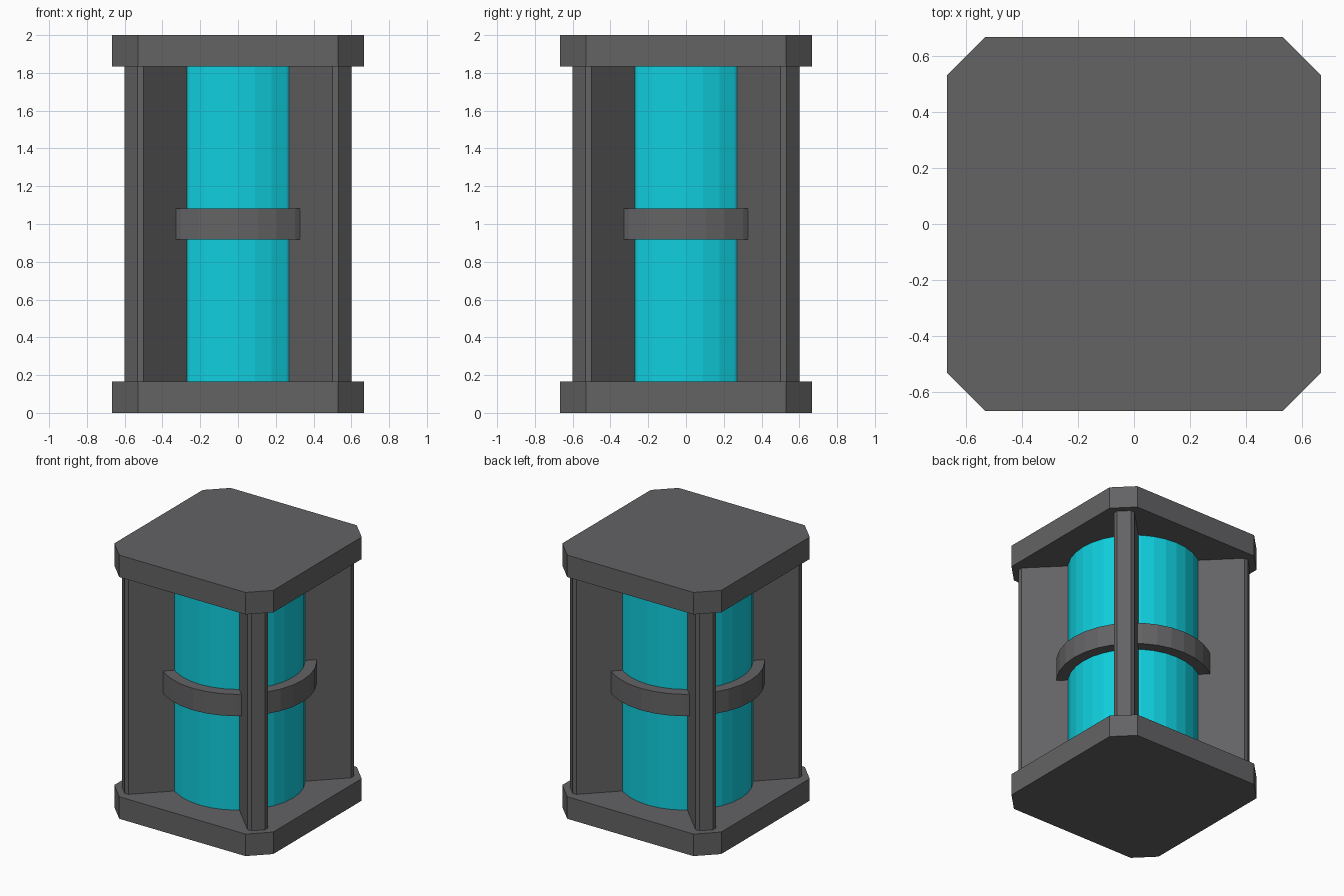
import bpy, bmesh, math
from mathutils import Matrix

if "Cube" in bpy.data.objects:
    bpy.data.objects.remove(bpy.data.objects["Cube"])


def material(name, color):
    m = bpy.data.materials.new(name)
    m.diffuse_color = (*color, 1)
    m.use_nodes = True
    m.node_tree.nodes["Principled BSDF"].inputs["Base Color"].default_value = m.diffuse_color
    return m


GREY = material("dark grey metal", (0.125, 0.125, 0.13))
CYAN = material("cyan glass", (0.005, 0.62, 0.73))


def prism(name, profile, z0, z1, mat, turn=0):
    """Extrude a closed outline (counter-clockwise) from z0 to z1."""
    bm = bmesh.new()
    face = bm.faces.new([bm.verts.new((x, y, z0)) for x, y in profile])
    ext = bmesh.ops.extrude_face_region(bm, geom=[face])
    top = [g for g in ext["geom"] if isinstance(g, bmesh.types.BMVert)]
    bmesh.ops.translate(bm, verts=top, vec=(0, 0, z1 - z0))
    bmesh.ops.rotate(bm, verts=bm.verts, matrix=Matrix.Rotation(turn, 3, "Z"))
    bmesh.ops.recalc_face_normals(bm, faces=bm.faces)
    mesh = bpy.data.meshes.new(name)
    bm.to_mesh(mesh)
    bm.free()
    mesh.materials.append(mat)
    obj = bpy.data.objects.new(name, mesh)
    bpy.context.collection.objects.link(obj)
    return obj


def chamfered(hx, hy, c):
    """Rectangle outline with cut corners."""
    return [(hx, -hy + c), (hx, hy - c), (hx - c, hy), (-hx + c, hy),
            (-hx, hy - c), (-hx, -hy + c), (-hx + c, -hy), (hx - c, -hy)]


def circle(r, n=32):
    return [(r * math.cos(2 * math.pi * i / n), r * math.sin(2 * math.pi * i / n))
            for i in range(n)]


# Base and top plates with cut corners
plate = chamfered(0.667, 0.667, 0.137)
prism("base_plate", plate, 0, 0.167, GREY)
prism("top_plate", plate, 1.833, 2, GREY)

# Two crossed walls standing on the diagonals, with bevelled outer edges
wall = chamfered(0.8, 0.0707, 0.0225)
for name, angle in (("diagonal_wall_a", 45), ("diagonal_wall_b", 135)):
    prism(name, wall, 0.167, 1.833, GREY, math.radians(angle))

# Glowing tank and the band around its middle
prism("tank", circle(0.461), 0.167, 1.833, CYAN)
prism("middle_band", circle(0.542), 0.917, 1.083, GREY)
